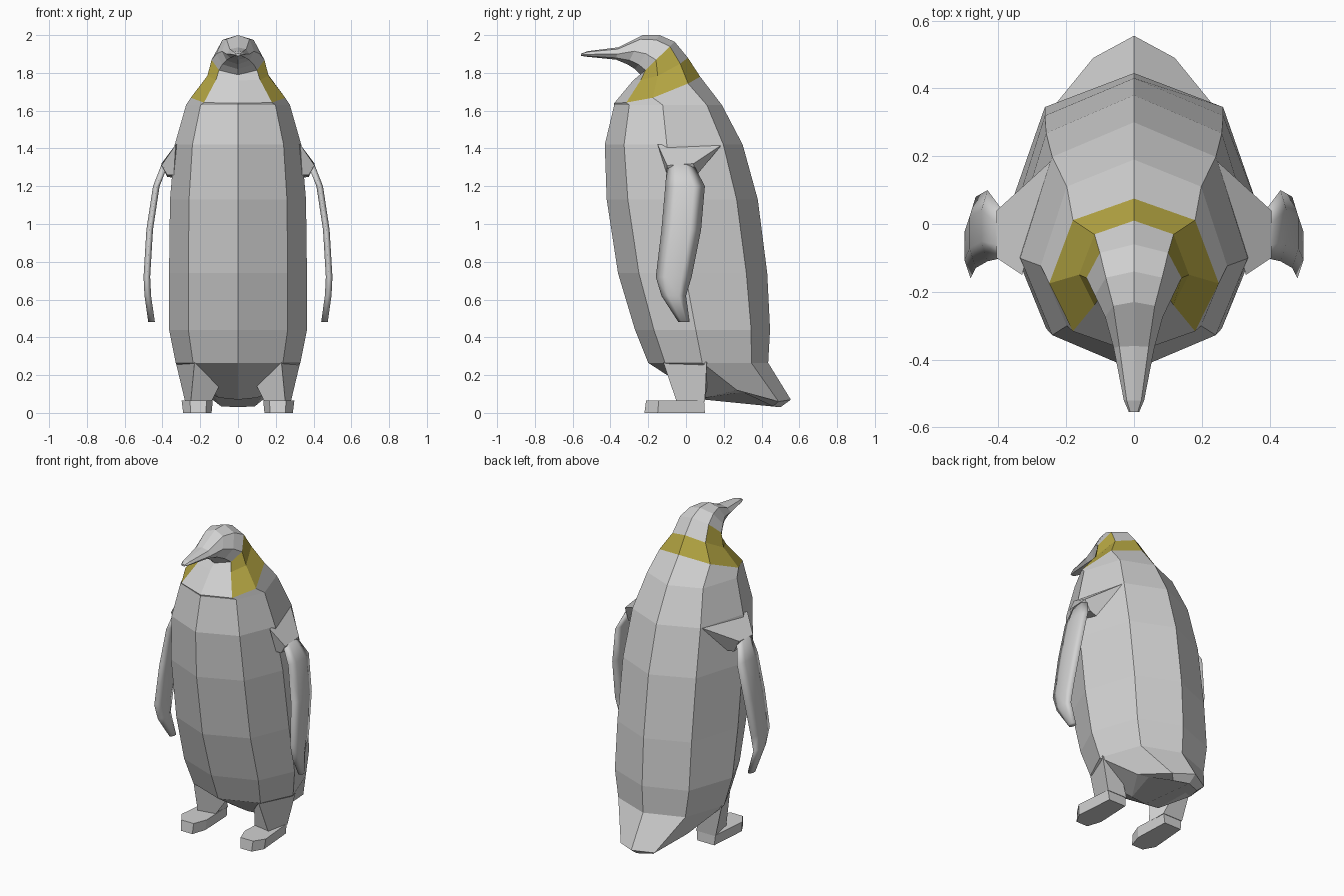
import bpy, bmesh

cube = bpy.data.objects.get("Cube")
if cube:
    bpy.data.objects.remove(cube)


def material(name, color):
    m = bpy.data.materials.new(name)
    m.use_nodes = True
    m.diffuse_color = color
    m.node_tree.nodes["Principled BSDF"].inputs["Base Color"].default_value = color
    return m


grey = material("plumage grey", (0.64, 0.64, 0.64, 1))
yellow = material("neck yellow", (0.46, 0.38, 0.055, 1))


def loft(name, rings, paint=None, smooth=False):
    """Skin closed rings of equal length and cap both ends."""
    bm = bmesh.new()
    vs = [[bm.verts.new(p) for p in ring] for ring in rings]
    n = len(vs[0])
    for r in range(len(vs) - 1):
        for i in range(n):
            j = (i + 1) % n
            f = bm.faces.new((vs[r][i], vs[r][j], vs[r + 1][j], vs[r + 1][i]))
            f.material_index = paint(r, i) if paint else 0
    bm.faces.new(vs[0][::-1])
    bm.faces.new(vs[-1])
    bmesh.ops.remove_doubles(bm, verts=bm.verts, dist=0.0005)
    bmesh.ops.recalc_face_normals(bm, faces=bm.faces)
    me = bpy.data.meshes.new(name)
    bm.to_mesh(me)
    bm.free()
    me.materials.append(grey)
    if paint:
        me.materials.append(yellow)
    ob = bpy.data.objects.new(name, me)
    bpy.context.collection.objects.link(ob)
    if smooth:
        me.shade_smooth()


def pair(name, rings, smooth=False):
    """Left part and its mirrored right twin."""
    for side, s in (("left", 1), ("right", -1)):
        loft(side + "_" + name, [[(s * x, y, z) for x, y, z in r] for r in rings], smooth=smooth)


def full(half):
    """Half ring from front centre to back centre, completed by mirroring."""
    return half + [(-x, y, z) for x, y, z in half[-2:0:-1]]


def section(front_y, front_z, back_y, back_z, width, sag=1):
    """Eight-sided ring, tilted from its front point to its back point."""
    ring = []
    for t, spread in ((0, 0), (.14, .72), (.45, 1), (.86, .72), (1, 0)):
        ring.append((width * spread,
                     front_y + t * (back_y - front_y),
                     front_z + t ** sag * (back_z - front_z)))
    return full(ring)


# Tail: blunt tip, then its upper rim
tail = [
    full([(0, .1, .07), (.1, .1, .08), (.14, .3, .11), (.09, .46, .035), (0, .5, .03)]),
    full([(0, .1, .07), (.1, .1, .08), (.2, .27, .12), (.12, .49, .06), (0, .555, .07)]),
]

# Torso: height, front, back, half width
torso = [section(front, z, back, z, width) for z, front, back, width in (
    (.265, -.2, .435, .33), (.44, -.27, .445, .365), (.74, -.36, .43, .365),
    (1.13, -.42, .38, .36), (1.42, -.43, .3, .335), (1.63, -.38, .19, .275))]

# Neck, then the head bending forward into the bill
neck = [section(-.38, 1.64, .075, 1.78, .25, 2), section(-.28, 1.76, .01, 1.88, .162, 2)]
head = [section(*s) for s in (
    (-.24, 1.79, -.06, 1.965, .14), (-.27, 1.82, -.14, 2, .115),
    (-.31, 1.845, -.23, 2, .085), (-.37, 1.87, -.36, 1.935, .06),
    (-.52, 1.885, -.52, 1.915, .03), (-.555, 1.89, -.555, 1.902, .015))]

neck_start = len(tail + torso)


def neck_patch(ring, i):
    """Yellow collar, open at the throat, rising to the cheeks."""
    column = min(i, 7 - i)
    collar = ring == neck_start and column > 0
    cheek = ring == neck_start + 1 and column in (1, 2)
    return int(collar or cheek)


loft("body", tail + torso + neck + head, neck_patch)

# Legs
pair("leg", [
    [(.23, -.12, .268), (.33, .11, .27), (.2, .12, .2), (.1, .02, .14)],
    [(.25, -.05, .06), (.28, .1, .06), (.14, .1, .06), (.14, -.03, .06)],
])

# Feet as slightly flared prisms
sole = [(.17, -.22), (.25, -.22), (.29, -.15), (.27, .1), (.15, .1), (.14, -.13)]
pair("foot", [[(x, y, 0) for x, y in sole],
              [(.205 + (x - .205) * 1.1, y * .96, .065) for x, y in sole]])

# Flat shoulders joining body and flippers
pair("shoulder", [
    [(.33, -.15, 1.42), (.24, .19, 1.42), (.32, .04, 1.24), (.34, -.1, 1.26)],
    [(.405, -.1, 1.31), (.405, .04, 1.32), (.375, .05, 1.25), (.375, -.1, 1.26)],
])


def blade(x, front, back, z):
    """Thin flipper cross-section with rounded edges."""
    w = (back - front) * .28
    return [(x - .018, front, z), (x, front + w, z), (x, back - w, z),
            (x - .018, back, z), (x - .035, back - w, z), (x - .035, front + w, z)]


# Smooth flippers: outer x, front, back, height
pair("flipper", [blade(*s) for s in (
    (.405, -.1, .04, 1.315), (.45, -.11, .1, 1.2), (.485, -.13, .08, .97),
    (.5, -.16, .03, .72), (.495, -.13, 0, .62), (.475, -.04, .02, .48))], smooth=True)
